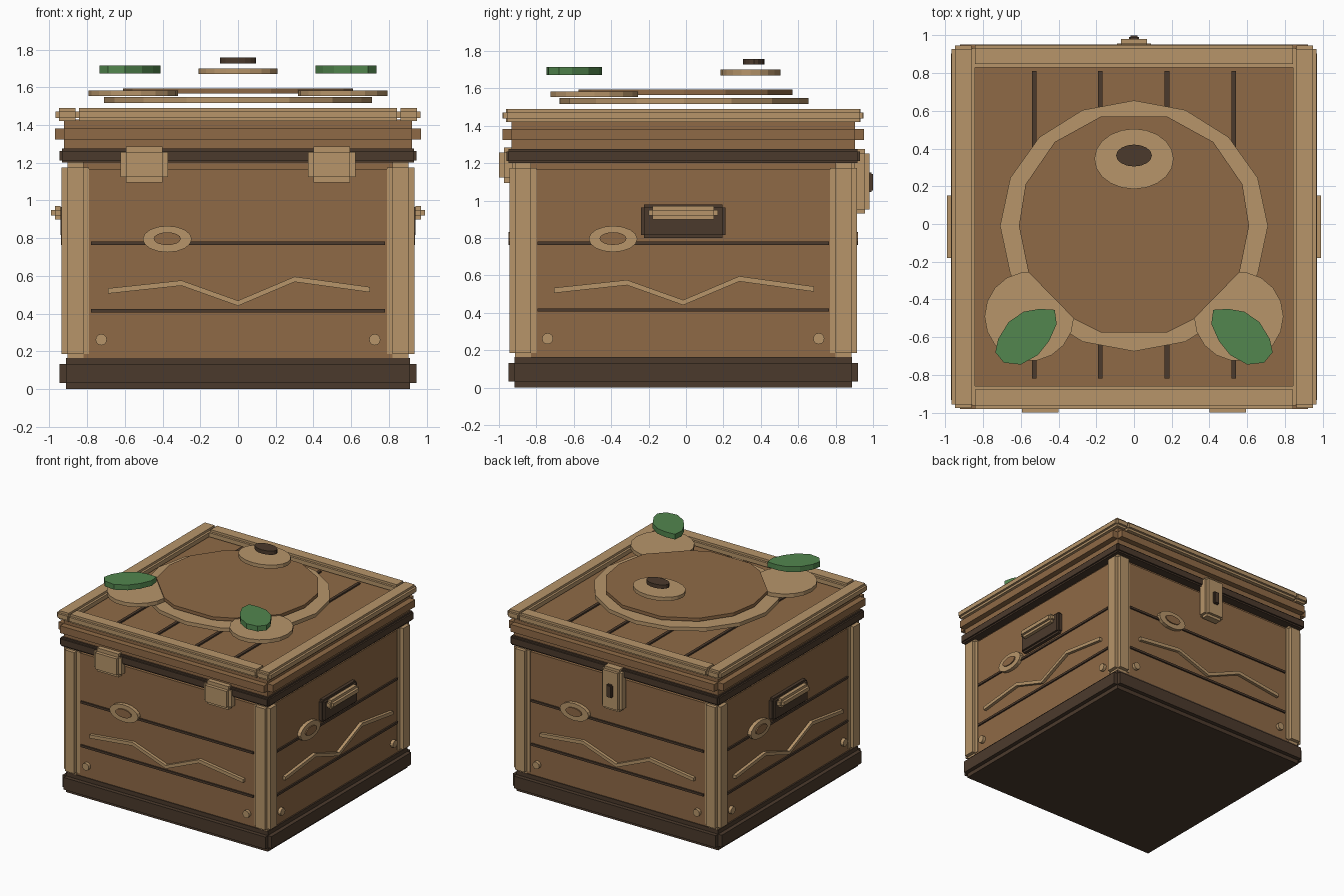
import bpy, bmesh, math
from mathutils import Matrix, Vector

if "Cube" in bpy.data.objects:
    bpy.data.objects.remove(bpy.data.objects["Cube"])

CY = -0.015  # depth centre of the crate


def material(name, rgb):
    m = bpy.data.materials.new(name)
    lin = [(c / 255 / 12.92 if c < 10 else ((c / 255 + 0.055) / 1.055) ** 2.4) for c in rgb]
    m.diffuse_color = (*lin, 1)
    m.use_nodes = True
    m.node_tree.nodes["Principled BSDF"].inputs["Base Color"].default_value = m.diffuse_color
    return m


TAN = material("pale wood", (183, 149, 106))
BROWN = material("brown wood", (143, 106, 70))
DARK = material("dark wood", (75, 58, 44))
GREEN = material("leaf green", (82, 134, 78))


def finish(name, bm, mat, matrix=None):
    if matrix:
        bm.transform(matrix)
    bmesh.ops.recalc_face_normals(bm, faces=bm.faces)
    me = bpy.data.meshes.new(name)
    bm.to_mesh(me)
    bm.free()
    me.materials.append(mat)
    ob = bpy.data.objects.new(name, me)
    bpy.context.collection.objects.link(ob)
    return ob


def box(name, lo, hi, mat, notch=0.0, matrix=None):
    """Block with square-notched edges: three crossing cuboids."""
    bm = bmesh.new()
    lo, hi = Vector(lo), Vector(hi)
    for axis in range(3 if notch else 1):
        inset = Vector((notch,) * 3)
        inset[axis] = 0
        size = hi - lo - 2 * inset
        bmesh.ops.create_cube(bm, size=1, matrix=Matrix.Translation((lo + hi) / 2)
                              @ Matrix.Diagonal((*size, 1)))
    return finish(name, bm, mat, matrix)


def prism(name, pts, z0, z1, mat, matrix=None):
    """Flat outline extruded along its local z."""
    bm = bmesh.new()
    face = bm.faces.new([bm.verts.new((x, y, z0)) for x, y in pts])
    ext = bmesh.ops.extrude_face_region(bm, geom=[face])
    for v in ext["geom"]:
        if isinstance(v, bmesh.types.BMVert):
            v.co.z = z1
    return finish(name, bm, mat, matrix)


def ellipse(cx, cy, rx, ry, n):
    return [(cx + rx * math.cos(2 * math.pi * i / n), cy + ry * math.sin(2 * math.pi * i / n))
            for i in range(n)]


# Crate body, base and lid layers
box("base", (-.945, CY - .935, 0), (.945, CY + .935, .165), DARK, .033)
box("body", (-.90, CY - .895, .10), (.90, CY + .895, 1.20), BROWN, .033)
box("seam_band", (-.945, CY - .945, 1.20), (.945, CY + .945, 1.275), DARK, .012)
box("lid", (-.97, CY - .967, 1.275), (.97, CY + .967, 1.43), BROWN, .048)

# Corner posts
for sx in (-1, 1):
    for sy in (-1, 1):
        x, y = sx * .8625, CY + sy * .8575
        box("corner_post", (x - .0725, y - .0725, .155), (x + .0725, y + .0725, 1.205), TAN, .03)

# Lid frame rails and plank grooves
for s in (-1, 1):
    x, y = s * .905, CY + s * .905
    box("lid_side_rail", (x - .062, CY - .96, 1.42), (x + .062, CY + .96, 1.49), TAN, .018)
    box("lid_cross_rail", (-.86, y - .06, 1.42), (.86, y + .06, 1.49), TAN, .018)
for x in (-.53, -.18, .175, .53):
    box("lid_groove", (x - .012, -.82, 1.42), (x + .012, .81, 1.442), DARK)

# Wall details, repeated on all four walls; local z points out of the wall
ZIG = [(-.69, .52), (-.30, .562), (0, .455), (.30, .582), (.70, .527)]
zigzag = [(x, z + .014) for x, z in ZIG] + [(x, z - .014) for x, z in reversed(ZIG)]
for k in range(4):
    depth = .90 if k % 2 else .895
    wall = (Matrix.Translation((0, CY, 0)) @ Matrix.Rotation(k * math.pi / 2, 4, 'Z')
            @ Matrix.Translation((0, -depth, 0)) @ Matrix.Rotation(math.pi / 2, 4, 'X'))
    for z in (.415, .772):
        box("wall_groove", (-.78, z - .009, -.02), (.78, z + .009, .012), DARK, 0, wall)
    prism("wood_knot", ellipse(-.375, .795, .13, .07, 16), -.01, .03, TAN, wall)
    prism("knot_centre", ellipse(-.375, .797, .072, .034, 16), 0, .039, BROWN, wall)
    prism("carved_zigzag", zigzag, -.01, .025, TAN, wall)
    for x in (-.725, .725):
        prism("peg", ellipse(x, .262, .03, .03, 12), -.01, .025, TAN, wall)
    if k % 2:  # carrying handles on the sides
        box("handle_plate", (-.225, .80, -.02), (.225, .98, .042), DARK, .016, wall)
        box("handle_bar", (-.185, .90, .02), (.185, .97, .09), TAN, .02, wall)

# Front hinges and back clasp
for s in (-1, 1):
    x = s * .497
    box("hinge", (x - .125, -1.0, 1.095), (x + .125, -.90, 1.285), TAN, .028)
box("clasp", (-.09, .88, .93), (.09, .98, 1.275), TAN, .022)
box("keyhole", (-.026, .96, 1.045), (.026, 1.0, 1.15), DARK, .008)

# Layered face emblem above the lid
prism("face_rim", ellipse(0, -.01, .71, .665, 16), 1.517, 1.548, TAN)
half = [(.175, -.575), (.315, -.505), (.56, -.255), (.61, -.01), (.575, .21), (.42, .435), (.175, .57)]
prism("face_disc", half + [(-x, y) for x, y in reversed(half)], 1.566, 1.593, BROWN)
prism("muzzle", ellipse(0, .345, .21, .16, 20), 1.67, 1.70, TAN)
prism("nose", ellipse(0, .363, .095, .058, 16), 1.727, 1.758, DARK)
leaf = [(-.42, -.455), (-.41, -.53), (-.45, -.62), (-.51, -.695), (-.60, -.745), (-.69, -.735),
        (-.735, -.68), (-.72, -.61), (-.665, -.52), (-.585, -.465), (-.50, -.45)]
for s in (-1, 1):
    prism("ear", ellipse(s * .555, -.49, .237, .237, 18), 1.553, 1.584, TAN)
    prism("leaf", [(-s * x, y) for x, y in leaf], 1.672, 1.715, GREEN)
